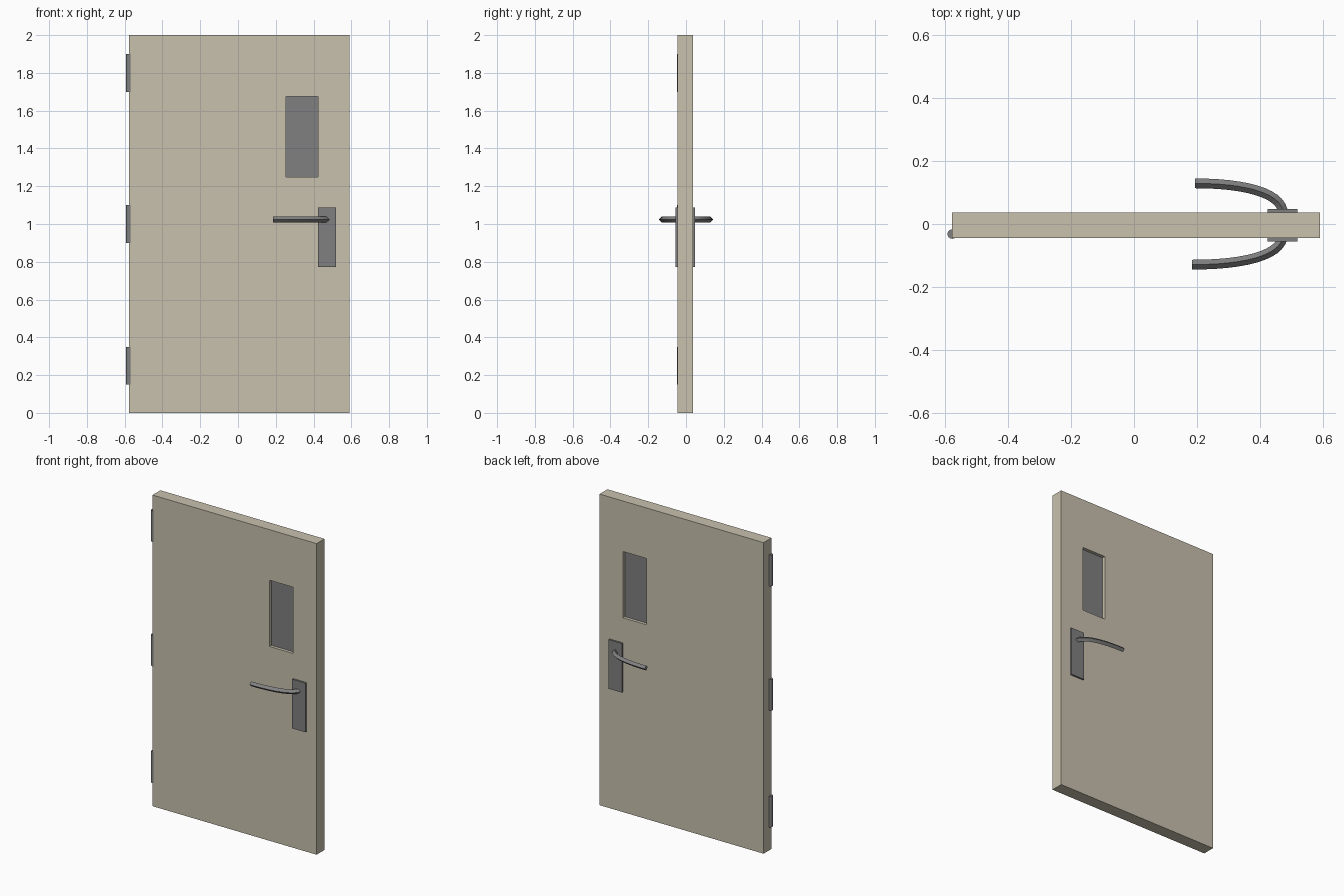
import bpy, bmesh, math
from mathutils import Vector

if "Cube" in bpy.data.objects:
    bpy.data.objects.remove(bpy.data.objects["Cube"])

YC = -0.004  # centre plane of the door leaf


def material(name, rgb):
    m = bpy.data.materials.new(name)
    m.diffuse_color = (*rgb, 1)
    m.use_nodes = True
    m.node_tree.nodes["Principled BSDF"].inputs["Base Color"].default_value = m.diffuse_color
    return m


CREAM = material("cream paint", (0.578, 0.533, 0.423))
GREY = material("grey metal", (0.216, 0.216, 0.216))


def finish(name, bm, mats):
    bmesh.ops.recalc_face_normals(bm, faces=bm.faces)
    me = bpy.data.meshes.new(name)
    bm.to_mesh(me)
    bm.free()
    for m in mats:
        me.materials.append(m)
    ob = bpy.data.objects.new(name, me)
    bpy.context.collection.objects.link(ob)
    return ob


def box_mesh(lo, hi):
    bm = bmesh.new()
    bmesh.ops.create_cube(bm, size=1)
    for v in bm.verts:
        v.co = Vector([(a + b) / 2 + c * (b - a) for a, b, c in zip(lo, hi, v.co)])
    return bm


# Door leaf with a recessed window on both sides
bm = box_mesh((-0.577, YC - 0.04, 0), (0.59, YC + 0.04, 2))
x0, x1, z0, z1 = 0.255, 0.423, 1.249, 1.675
for co, no in (((x0, 0, 0), (1, 0, 0)), ((x1, 0, 0), (1, 0, 0)),
               ((0, 0, z0), (0, 0, 1)), ((0, 0, z1), (0, 0, 1))):
    bmesh.ops.bisect_plane(bm, geom=bm.verts[:] + bm.edges[:] + bm.faces[:],
                           plane_co=co, plane_no=no)
bm.normal_update()
panes = []
for f in bm.faces:
    c = f.calc_center_median()
    if abs(f.normal.y) > 0.9 and x0 < c.x < x1 and z0 < c.z < z1:
        panes.append(f)
for f in bmesh.ops.extrude_discrete_faces(bm, faces=panes)["faces"]:
    s = 1 if f.calc_center_median().y > YC else -1
    f.material_index = 1
    bmesh.ops.translate(bm, verts=f.verts[:], vec=(0, -0.02 * s, 0))
finish("door_leaf", bm, [CREAM, GREY])

# Handle plates and curved four-sided levers, front and back
R, ZH, STEPS = 0.0155, 1.023, 12
for side, s, tip in (("front", -1, 0.184), ("back", 1, 0.193)):
    ya, yb = sorted((YC + s * 0.035, YC + s * 0.051))
    finish(side + "_handle_plate", box_mesh((0.423, ya, 0.772), (0.519, yb, 1.088)), [GREY])

    p = [Vector(q) for q in ((tip, s * 0.129, ZH), (0.35, s * 0.129, ZH),
                             (0.46, s * 0.10, ZH), (0.472, s * 0.043, ZH))]
    bm = bmesh.new()
    rings = []
    for i in range(STEPS + 1):
        t = i / STEPS
        u = 1 - t
        c = p[0] * u**3 + p[1] * 3 * u * u * t + p[2] * 3 * u * t * t + p[3] * t**3
        d = (p[1] - p[0]) * u * u + (p[2] - p[1]) * 2 * u * t + (p[3] - p[2]) * t * t
        n = Vector((-d.y, d.x, 0)).normalized() * R
        up = Vector((0, 0, R))
        rings.append([bm.verts.new(c + o) for o in (n, up, -n, -up)])
    for a, b in zip(rings, rings[1:]):
        for k in range(4):
            bm.faces.new((a[k], a[(k + 1) % 4], b[(k + 1) % 4], b[k]))
    bm.faces.new(rings[0])
    bm.faces.new(rings[-1])
    finish(side + "_lever_handle", bm, [GREY])

# Hinge barrels
for name, z in (("lower", 0.25), ("middle", 1.0), ("upper", 1.8)):
    bm = bmesh.new()
    bmesh.ops.create_cone(bm, cap_ends=True, segments=16, radius1=0.015, radius2=0.015, depth=0.2)
    bmesh.ops.translate(bm, verts=bm.verts, vec=(-0.577, YC - 0.028, z))
    ob = finish(name + "_hinge", bm, [GREY])
    for f in ob.data.polygons:
        f.use_smooth = abs(f.normal.z) < 0.5
    ob.data.set_sharp_from_angle(angle=math.radians(40))
